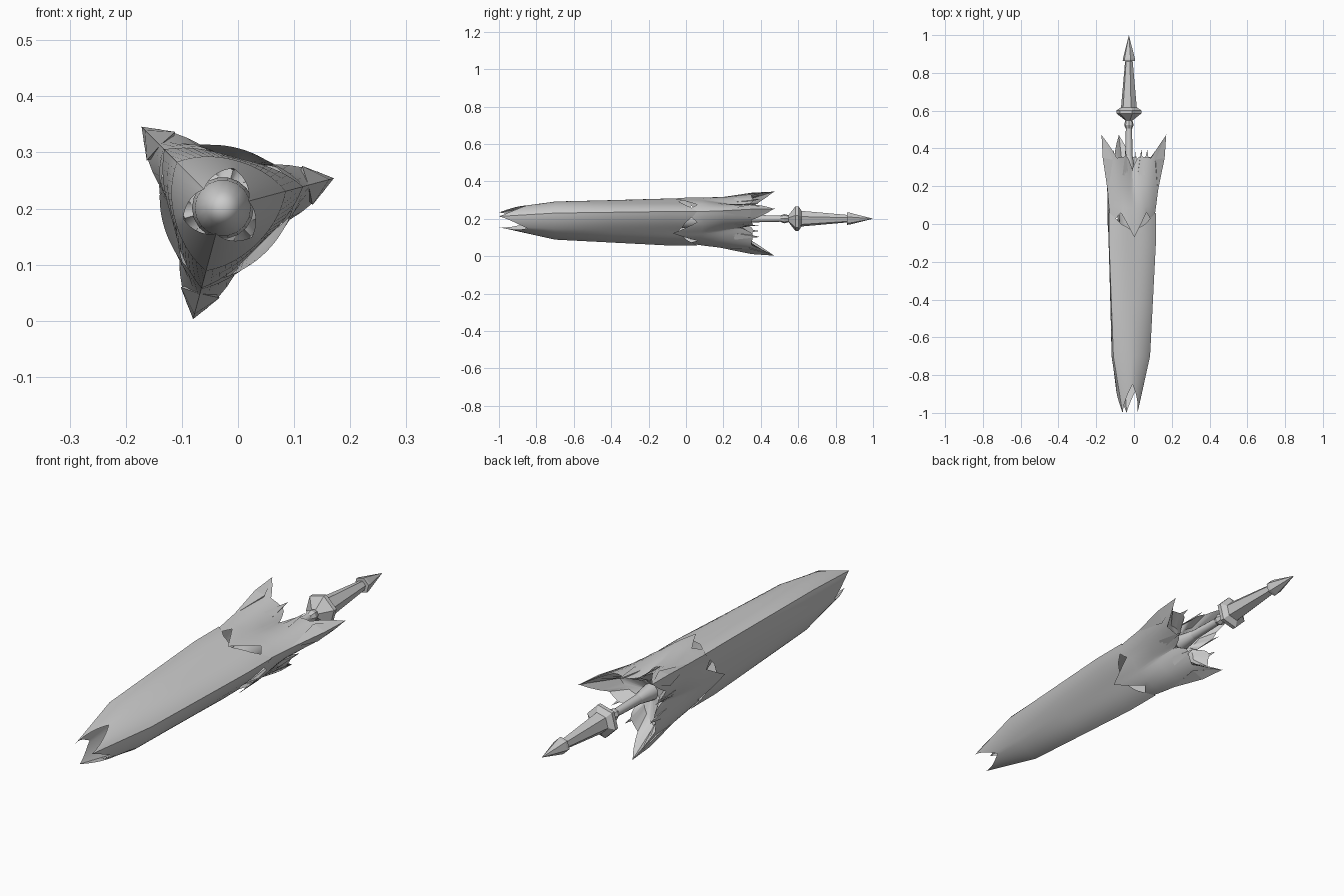
import bpy, bmesh, math

if "Cube" in bpy.data.objects:
    bpy.data.objects.remove(bpy.data.objects["Cube"])

CX, CZ = -0.027, 0.201          # long axis runs along y through this point
RIDGES = [15, 135, 255]         # directions of the three ridges

grey = bpy.data.materials.new("steel grey")
grey.diffuse_color = (0.6, 0.6, 0.6, 1)
grey.use_nodes = True
grey.node_tree.nodes["Principled BSDF"].inputs["Base Color"].default_value = grey.diffuse_color


def P(deg, r, y):
    a = math.radians(deg)
    return (CX + r * math.cos(a), y, CZ + r * math.sin(a))


def finish(name, bm, smooth=None):
    bmesh.ops.remove_doubles(bm, verts=bm.verts, dist=1e-5)
    bmesh.ops.recalc_face_normals(bm, faces=bm.faces)
    me = bpy.data.meshes.new(name)
    bm.to_mesh(me)
    bm.free()
    me.materials.append(grey)
    ob = bpy.data.objects.new(name, me)
    bpy.context.collection.objects.link(ob)
    if smooth:
        bpy.ops.object.select_all(action='DESELECT')
        ob.select_set(True)
        bpy.context.view_layer.objects.active = ob
        bpy.ops.object.shade_smooth_by_angle(angle=math.radians(smooth))
    return ob


def pick(knots, u):
    """Piecewise linear value of (u, value) knots."""
    for (a, va), (b, vb) in zip(knots, knots[1:]):
        if u <= b + 1e-9:
            return va + (vb - va) * (u - a) / (b - a)
    return knots[-1][1]


def skin(bm, rings):
    rows = [[bm.verts.new(p) for p in ring] for ring in rings]
    n = len(rows[0])
    for a, b in zip(rows, rows[1:]):
        for i in range(n):
            j = (i + 1) % n
            bm.faces.new((a[i], a[j], b[j], b[i]))


def trefoil(name, rows, smooth):
    """Rows of (y knots, valley radius, ridge radius, power); u is 0 in a valley, 1 on a ridge."""
    rings = []
    for ys, rv, rr, power in rows:
        ring = []
        for i in range(60):
            u = abs(i % 20 - 10) / 10
            ring.append(P(15 + 6 * i, rv + (rr - rv) * u ** power, pick(ys, u)))
        rings.append(ring)
    bm = bmesh.new()
    skin(bm, rings)
    return finish(name, bm, smooth)


def flat(y):
    return [(0, y), (1, y)]


def lathe(name, profile, sides, turn=0, smooth=None):
    bm = bmesh.new()
    skin(bm, [[P(turn + 360 * i / sides, r, y) for i in range(sides)] for y, r in profile])
    return finish(name, bm, smooth)


# hollow blade with three prongs at the front
trefoil("blade_shell", [
    ([(0, -.85), (1, -1.0)], .073, .047, 1),
    ([(0, -.70), (1, -.70)], .088, .116, 2),
    (flat(-.40), .091, .132, 2),
    (flat(-.10), .093, .148, 2),
    ([(0, -.04), (.6, 0), (1, .06)], .093, .148, 2),
], 35)

# flared guard, folded back inside behind its jagged rear rim
trefoil("guard_shell", [
    ([(0, -.07), (.6, .06), (1, .0)], .110, .135, 2),
    ([(0, .08), (1, .10)], .106, .150, 2),
    ([(0, .18), (1, .22)], .090, .165, 2),
    ([(0, .29), (.35, .36), (.7, .35), (1, .47)], .070, .204, 1.8),
    ([(0, .28), (1, .30)], .045, .130, 2),
    (flat(.27), .025, .025, 1),
], 35)

# rounded core inside the guard
lathe("core", [(-.12, 0), (-.09, .03), (-.02, .05), (.08, .055), (.2, .045),
               (.30, .03), (.36, .02)], 18, smooth=50)

# faceted fin blades along each ridge
for n, ang in enumerate(RIDGES):
    bm = bmesh.new()
    front, top, tip, low = [bm.verts.new(P(ang, r, y)) for r, y in
                            ((.158, .17), (.196, .35), (.205, .475), (.135, .30))]
    for s in (-1, 1):
        side = bm.verts.new(P(ang + s * 13, .160, .34))
        for a, b in ((front, top), (top, tip), (tip, low), (low, front)):
            bm.faces.new((a, b, side))
    finish("fin_%d" % (n + 1), bm)

# small spikes beside the valleys of the guard
for n, ang in enumerate(RIDGES):
    for s in (-1, 1):
        bm = bmesh.new()
        base = [bm.verts.new(P(ang + s * d, r, y)) for d, r, y in
                ((28, .115, .26), (44, .088, .25), (36, .075, .28))]
        tip = bm.verts.new(P(ang + s * 36, .105, .395))
        for i in range(3):
            bm.faces.new((base[i], base[(i + 1) % 3], tip))
        bm.faces.new(base)
        finish("spike_%d_%s" % (n + 1, "a" if s < 0 else "b"), bm)

# handle: neck, bead, collar, grip and pommel spike
lathe("neck", [(.28, .026), (.36, .02), (.52, .016)], 12, smooth=50)
lathe("bead", [(.495, 0), (.505, .017), (.525, .025), (.545, .02), (.56, .012)], 8)
lathe("collar", [(.545, .015), (.56, .035), (.585, .068), (.602, .068), (.62, .04),
                 (.62, 0)], 6, 15)
lathe("grip", [(.60, .045), (.63, .042), (.86, .021), (.875, 0)], 6, 15)
lathe("pommel_spike", [(.862, 0), (.862, .034), (.875, .033), (1.0, 0)], 6, 15)
